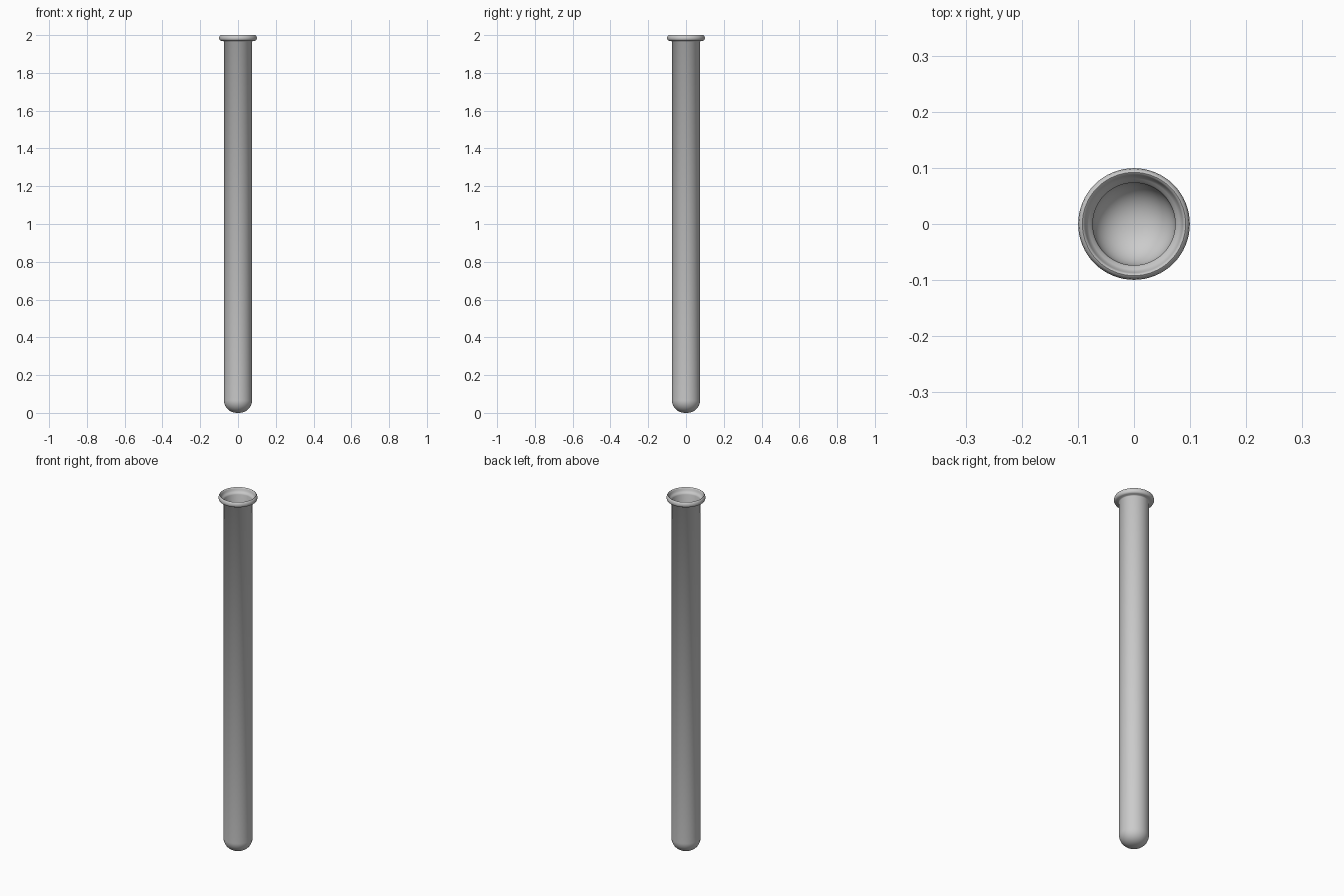
import bpy, bmesh, math

if "Cube" in bpy.data.objects:
    bpy.data.objects.remove(bpy.data.objects["Cube"])

def lathe(name, profile, steps=64):
    bm = bmesh.new()
    vs = [bm.verts.new((r, 0, z)) for r, z in profile]
    es = [bm.edges.new(p) for p in zip(vs, vs[1:])]
    bmesh.ops.spin(bm, geom=vs + es, cent=(0, 0, 0), axis=(0, 0, 1),
                   angle=2 * math.pi, steps=steps, use_merge=True)
    bmesh.ops.remove_doubles(bm, verts=bm.verts, dist=1e-5)
    bmesh.ops.recalc_face_normals(bm, faces=bm.faces)
    me = bpy.data.meshes.new(name)
    bm.to_mesh(me)
    bm.free()
    ob = bpy.data.objects.new(name, me)
    bpy.context.collection.objects.link(ob)
    bpy.ops.object.select_all(action='DESELECT')
    ob.select_set(True)
    bpy.context.view_layer.objects.active = ob
    bpy.ops.object.shade_smooth_by_angle(angle=math.radians(50))
    return ob

def bottom(r, z0, n=14):
    # slightly blunt rounded end, from axis to wall
    h = 0.067
    pts = []
    for i in range(n + 1):
        a = math.pi / 2 * i / n
        pts.append((r * math.sin(a) ** 0.9, z0 + h * (1 - math.cos(a))))
    return pts

# thin-walled tube: outside up, over the flared rolled lip, back down inside
outer = bottom(0.0745, 0.0)
lip = [(0.0745, 1.966), (0.078, 1.969), (0.090, 1.970), (0.096, 1.973),
       (0.099, 1.979), (0.0995, 1.985), (0.098, 1.993), (0.095, 1.998),
       (0.092, 2.0), (0.089, 1.998), (0.087, 1.992), (0.085, 1.984),
       (0.081, 1.977), (0.076, 1.973), (0.0735, 1.966)]
inner = bottom(0.0735, 0.001)[::-1]
lathe("test_tube", outer + lip + inner)
